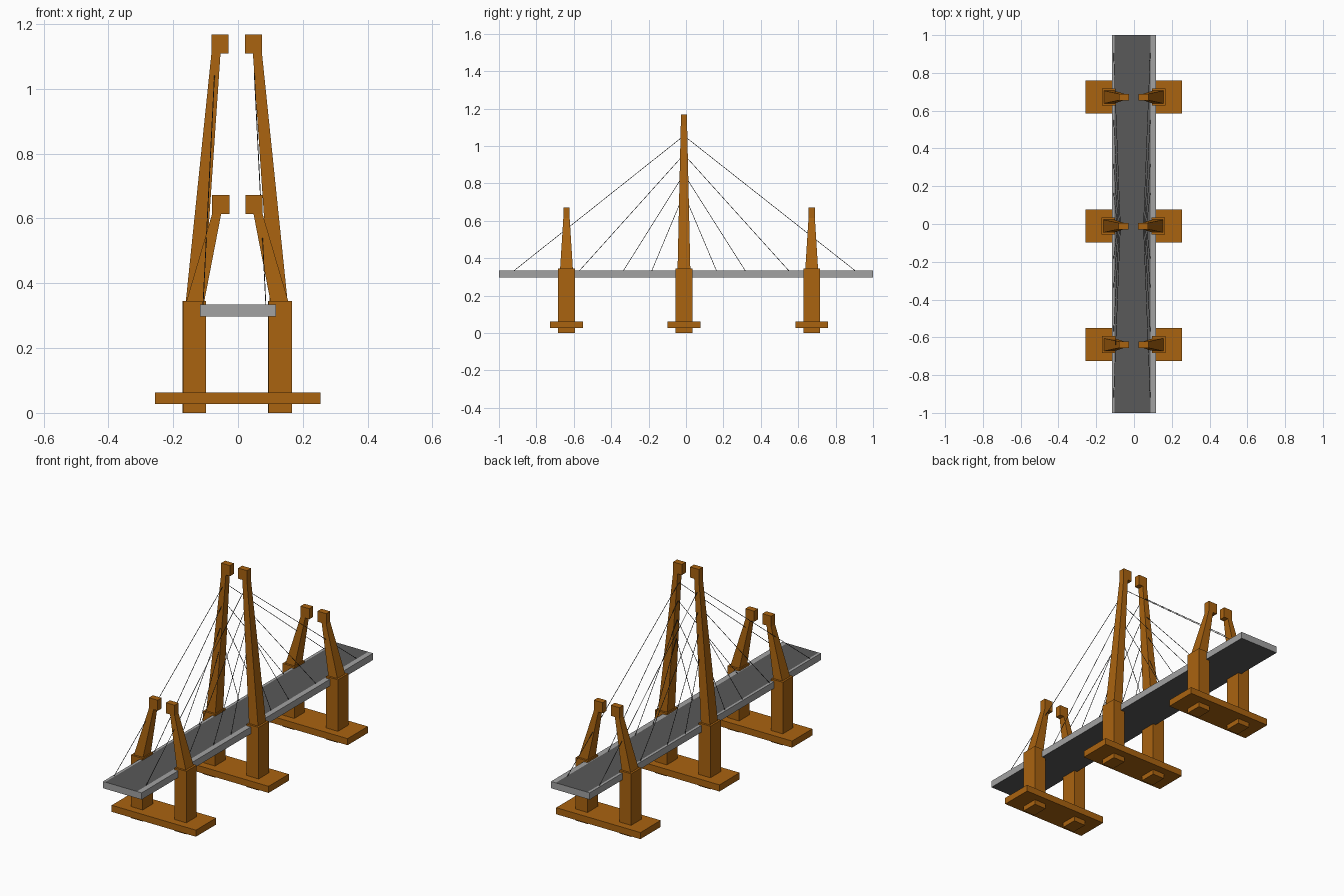
import bpy, bmesh
from mathutils import Vector

if "Cube" in bpy.data.objects:
    bpy.data.objects.remove(bpy.data.objects["Cube"])


def material(name, color):
    m = bpy.data.materials.new(name)
    m.diffuse_color = (*color, 1)
    m.use_nodes = True
    m.node_tree.nodes["Principled BSDF"].inputs["Base Color"].default_value = m.diffuse_color
    return m


ORANGE = material("orange_paint", (0.40, 0.125, 0.005))
GREY = material("concrete", (0.36, 0.36, 0.36))
DARK = material("asphalt", (0.10, 0.10, 0.10))
BLACK = material("cable_steel", (0.03, 0.03, 0.03))


def finish(bm, name, *mats):
    bmesh.ops.recalc_face_normals(bm, faces=bm.faces)
    me = bpy.data.meshes.new(name)
    bm.to_mesh(me)
    bm.free()
    for m in mats:
        me.materials.append(m)
    ob = bpy.data.objects.new(name, me)
    bpy.context.collection.objects.link(ob)
    return ob


def loft(bm, *sections):
    """Solid through rectangles (x0, x1, y0, y1, z), bottom to top."""
    rings = [[bm.verts.new(p) for p in ((a, c, z), (b, c, z), (b, d, z), (a, d, z))]
             for a, b, c, d, z in sections]
    for lo, hi in zip(rings, rings[1:]):
        for i in range(4):
            j = (i + 1) % 4
            bm.faces.new((lo[i], lo[j], hi[j], hi[i]))
    bm.faces.new(rings[0][::-1])
    bm.faces.new(rings[-1])


def box(bm, x0, x1, y0, y1, z0, z1):
    loft(bm, (x0, x1, y0, y1, z0), (x0, x1, y0, y1, z1))


def span(cx, side, inner, outer):
    return sorted((cx + side * inner, cx + side * outer))


# Towers: footing, two piers, tapered legs and inward heads
def tower(label, cx, cy, head_z):
    bm = bmesh.new()
    box(bm, -0.256, 0.254, cy - 0.0875, cy + 0.0875, 0.027, 0.063)
    finish(bm, label + "_footing", ORANGE)
    for side, word in ((-1, "left"), (1, "right")):
        bm = bmesh.new()
        box(bm, *span(cx, side, 0.096, 0.168), cy - 0.045, cy + 0.045, 0, 0.345)
        finish(bm, f"{label}_{word}_pier", ORANGE)
        bm = bmesh.new()
        loft(bm, (*span(cx, side, 0.102, 0.157), cy - 0.034, cy + 0.034, 0.345),
             (*span(cx, side, 0.050, 0.078), cy - 0.017, cy + 0.017, head_z))
        finish(bm, f"{label}_{word}_leg", ORANGE)
        bm = bmesh.new()
        box(bm, *span(cx, side, 0.025, 0.078), cy - 0.017, cy + 0.017,
            head_z, head_z + 0.058)
        finish(bm, f"{label}_{word}_head", ORANGE)


tower("front_tower", -0.002, -0.639, 0.614)
tower("main_tower", -0.004, -0.011, 1.110)
tower("back_tower", -0.002, 0.672, 0.614)

# Deck: profile extruded along y, dark road on top and dark underside
profile = [(-0.117, 0.298), (0.117, 0.298), (0.117, 0.335),
           (0.088, 0.335), (-0.103, 0.335), (-0.117, 0.335)]
bm = bmesh.new()
ends = [[bm.verts.new((x, y, z)) for x, z in profile] for y in (-1, 1)]
for i in range(6):
    j = (i + 1) % 6
    f = bm.faces.new((ends[0][i], ends[0][j], ends[1][j], ends[1][i]))
    f.material_index = 1 if i in (0, 3) else 0
bm.faces.new(ends[0])
bm.faces.new(ends[1][::-1])
finish(bm, "deck", GREY, DARK)


# Stay cables: thin rods from the main tower to the deck
def rod(bm, a, b, r=0.0014):
    d = b - a
    rot = d.to_track_quat('Z', 'Y').to_matrix().to_4x4()
    rot.translation = (a + b) / 2
    bmesh.ops.create_cone(bm, cap_ends=True, segments=6, radius1=r, radius2=r,
                          depth=d.length, matrix=rot)


stays = [(1.055, -0.92, 0.905), (0.955, -0.57, 0.55),
         (0.850, -0.335, 0.317), (0.745, -0.183, 0.163)]
for side, word in ((-1, "left"), (1, "right")):
    bm = bmesh.new()
    for z, y_front, y_back in stays:
        x_top = 0.061 + (1.055 - z) / 0.72 * 0.036
        for y in (y_front, y_back):
            rod(bm, Vector((-0.011 + side * x_top, -0.011, z)),
                Vector((-0.011 + side * 0.097, y, 0.333)))
    finish(bm, word + "_cables", BLACK)
